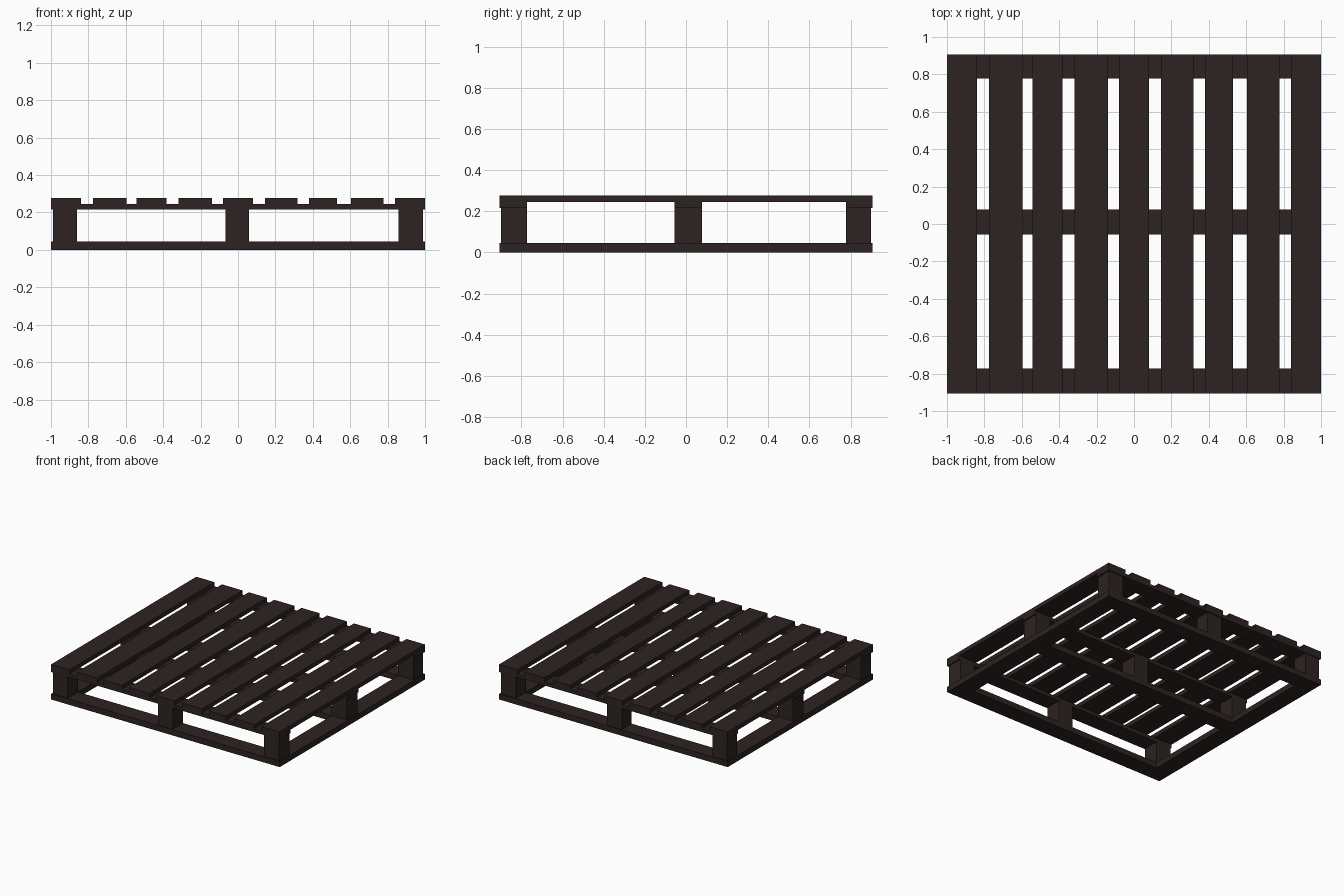
import bpy

if "Cube" in bpy.data.objects:
    bpy.data.objects.remove(bpy.data.objects["Cube"])

wood = bpy.data.materials.new("dark_brown_wood")
wood.diffuse_color = (0.026, 0.017, 0.016, 1)
wood.use_nodes = True
wood.node_tree.nodes["Principled BSDF"].inputs["Base Color"].default_value = wood.diffuse_color


def box(name, x0, x1, y0, y1, z0, z1):
    bpy.ops.mesh.primitive_cube_add(size=1)
    o = bpy.context.object
    o.name = name
    lo, hi = (x0, y0, z0), (x1, y1, z1)
    for v in o.data.vertices:
        v.co = [a + (b - a) * (c + 0.5) for a, b, c in zip(lo, hi, v.co)]
    o.data.materials.append(wood)
    return o


L, W = 1.0, 0.907          # half length and half width
ROWS = [(-W, -0.772), (-0.055, 0.077), (0.777, W)]
COLS = [(-0.99, -0.86), (-0.068, 0.06), (0.858, 0.99)]

# Top deck slats, alternating narrow and wide
for x0, x1 in [(-1, -0.84), (-0.775, -0.596), (-0.542, -0.382), (-0.318, -0.14),
               (-0.08, 0.08), (0.145, 0.318), (0.38, 0.53), (0.604, 0.779), (0.84, 1)]:
    box("deck_slat", x0, x1, -W, W, 0.245, 0.278)

for y0, y1 in ROWS:
    # Cross board under the deck
    box("cross_board", -L, L, y0, y1, 0.217, 0.245)
    # Spacer blocks
    for x0, x1 in COLS:
        box("spacer_block", x0, x1, max(y0, -0.9), min(y1, 0.9), 0.045, 0.217)

# Bottom frame: two side rails with three boards butted between them
for s in (-1, 1):
    a, b = sorted((s * L, s * 0.86))
    box("bottom_side_rail", a, b, -W, W, 0, 0.045)
for y0, y1 in ROWS:
    box("bottom_board", -0.86, 0.86, y0, y1, 0, 0.045)
